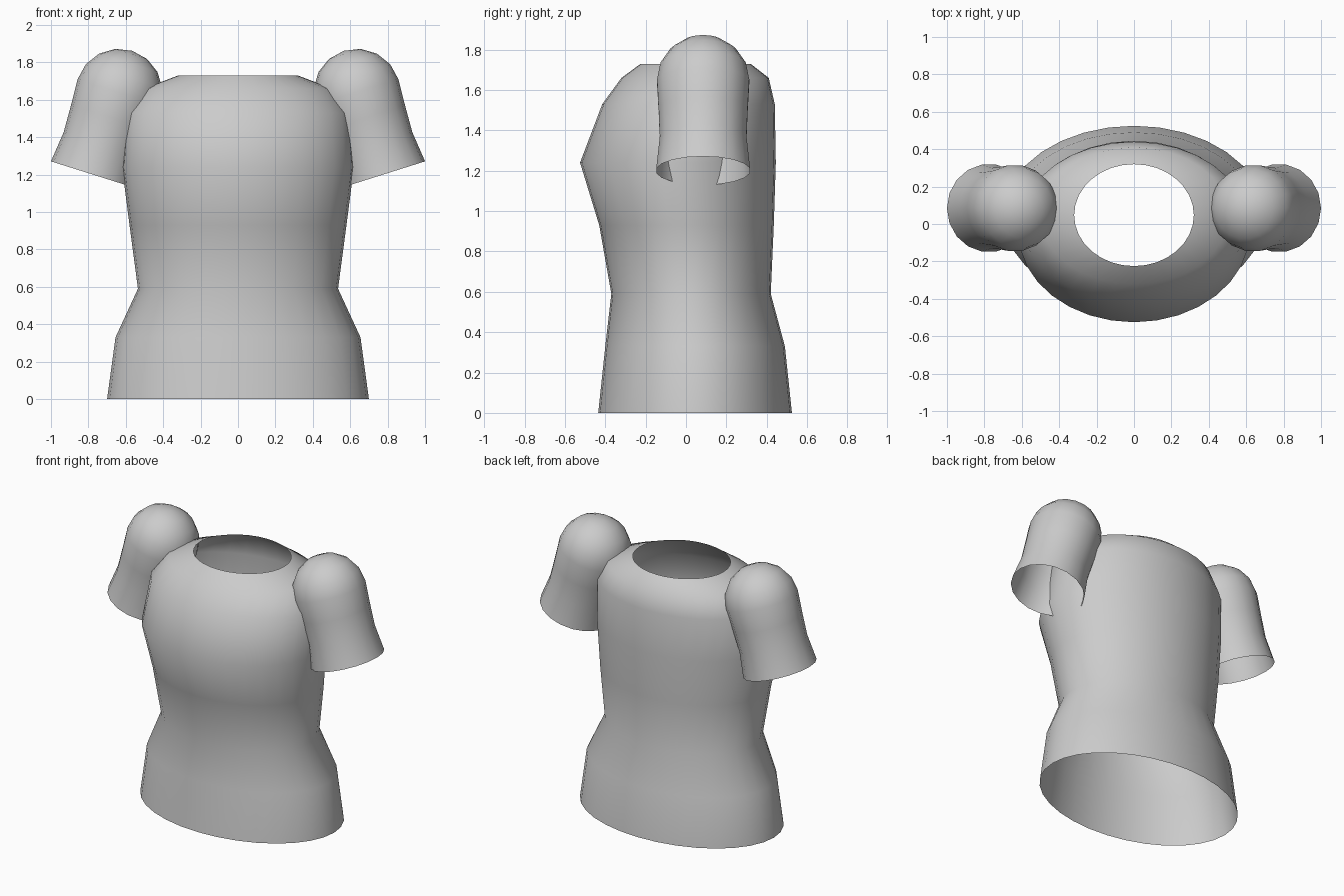
import bpy, bmesh, math
from mathutils import Matrix, Vector

if "Cube" in bpy.data.objects:
    bpy.data.objects.remove(bpy.data.objects["Cube"])

grey = bpy.data.materials.new("light grey cloth")
grey.diffuse_color = (0.6, 0.6, 0.6, 1)
grey.use_nodes = True
grey.node_tree.nodes["Principled BSDF"].inputs["Base Color"].default_value = grey.diffuse_color


def loft(name, rings, sides, tip=None):
    """Open smooth tube through elliptical rings (z, rx, y_front, y_back)."""
    bm = bmesh.new()
    loops = []
    for z, rx, y0, y1 in rings:
        loop = []
        for i in range(sides):
            a = 2 * math.pi * i / sides
            loop.append(bm.verts.new((rx * math.cos(a),
                                      (y0 + y1) / 2 + (y1 - y0) / 2 * math.sin(a), z)))
        loops.append(loop)
    for low, high in zip(loops, loops[1:]):
        for i in range(sides):
            j = (i + 1) % sides
            bm.faces.new((low[i], low[j], high[j], high[i]))
    if tip is not None:
        top = bm.verts.new((0, 0, tip))
        for i in range(sides):
            bm.faces.new((loops[-1][i], loops[-1][(i + 1) % sides], top))
    for f in bm.faces:
        f.smooth = True
    mesh = bpy.data.meshes.new(name)
    bm.to_mesh(mesh)
    bm.free()
    mesh.materials.append(grey)
    obj = bpy.data.objects.new(name, mesh)
    bpy.context.collection.objects.link(obj)
    return obj


# Shirt body, open at the hem and the neck
loft("shirt_body", [
    (0.00, 0.70, -0.435, 0.525),
    (0.33, 0.655, -0.40, 0.49),
    (0.59, 0.535, -0.37, 0.42),
    (0.93, 0.58, -0.43, 0.435),
    (1.24, 0.62, -0.525, 0.445),
    (1.53, 0.60, -0.415, 0.44),
    (1.66, 0.505, -0.32, 0.41),
    (1.73, 0.32, -0.225, 0.32),
], 32)

# Sleeves: flared open cuff, slight waist, domed shoulder
R, DOME = 0.232, 0.4625
profile = [(0, 0.236), (0.168, 0.218), (0.318, 0.224)]
for k in range(4):
    a = math.radians(22.5 * k)
    profile.append((DOME + R * math.sin(a), R * math.cos(a)))

for side, label in ((1, "left"), (-1, "right")):
    sleeve = loft(label + "_sleeve", [(s, r, -r, r) for s, r in profile], 18, DOME + R)
    sleeve.matrix_world = (Matrix.Translation(Vector((0.775 * side, 0.085, 1.20)))
                           @ Matrix.Rotation(math.radians(-17.5) * side, 4, 'Y'))
